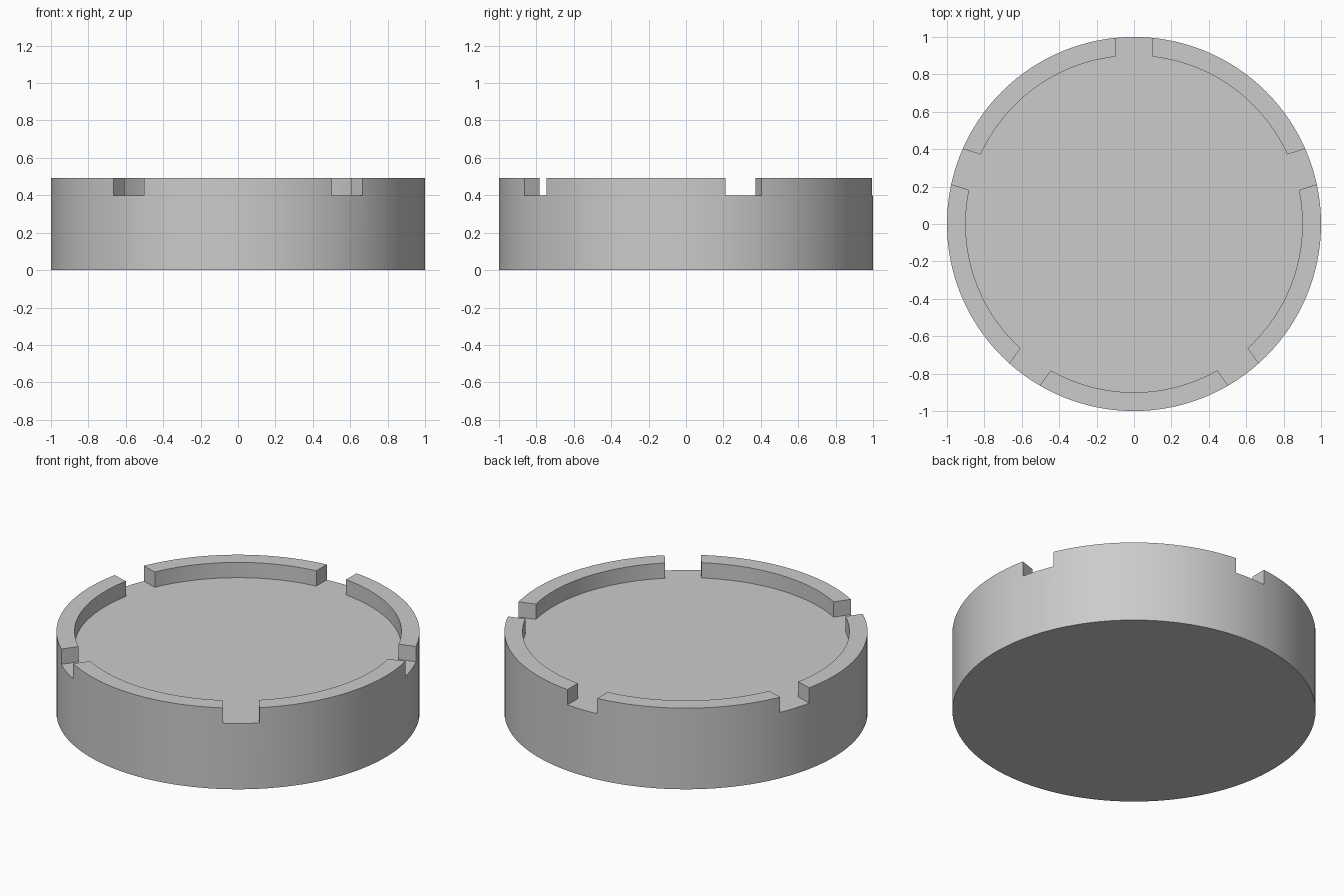
import bpy, bmesh, math
from mathutils import Matrix, Vector

RADIUS, INNER, HEIGHT, FLOOR = 1.0, 0.9, 0.493, 0.4
NOTCHES, HALF_GAP, ARC_STEPS = 5, 0.1, 24

cube = bpy.data.objects.get("Cube")
if cube:
    bpy.data.objects.remove(cube)

grey = bpy.data.materials.new("plain grey")
grey.use_nodes = True
colour = (0.6, 0.6, 0.6, 1)
grey.diffuse_color = colour
grey.node_tree.nodes["Principled BSDF"].inputs["Base Color"].default_value = colour


def prism(name, outline, z0, z1):
    """Extrude a closed flat outline from z0 up to z1."""
    bm = bmesh.new()
    face = bm.faces.new([bm.verts.new((p.x, p.y, z0)) for p in outline])
    top = bmesh.ops.extrude_face_region(bm, geom=[face])["geom"]
    verts = [g for g in top if isinstance(g, bmesh.types.BMVert)]
    bmesh.ops.translate(bm, verts=verts, vec=(0, 0, z1 - z0))
    bmesh.ops.recalc_face_normals(bm, faces=bm.faces)
    mesh = bpy.data.meshes.new(name)
    bm.to_mesh(mesh)
    bm.free()
    mesh.materials.append(grey)
    obj = bpy.data.objects.new(name, mesh)
    bpy.context.collection.objects.link(obj)
    return obj


def polar(radius, angle):
    return Vector((radius * math.cos(angle), radius * math.sin(angle)))


# Solid round body
sides = 128
body = prism("round_tray", [polar(RADIUS, math.tau * i / sides) for i in range(sides)],
             0, HEIGHT)

# Recess outline: a disc with one straight-sided tooth per rim notch
outline = []
pitch = math.tau / NOTCHES
edge = math.asin(HALF_GAP / INNER)
for n in range(NOTCHES):
    middle = math.pi / 2 + n * pitch
    turn = Matrix.Rotation(middle, 2)
    outline += [turn @ Vector((RADIUS + 0.1, side * HALF_GAP)) for side in (-1, 1)]
    for i in range(ARC_STEPS + 1):
        outline.append(polar(INNER, middle + edge + (pitch - 2 * edge) * i / ARC_STEPS))
cutter = prism("recess_cutter", outline, FLOOR, HEIGHT + 0.2)
cutter.hide_render = True
cutter.hide_viewport = False

# Cut the recess and notches, leaving five rim segments
cut = body.modifiers.new("recess", "BOOLEAN")
cut.operation = "DIFFERENCE"
cut.solver = "EXACT"
cut.object = cutter
bpy.ops.object.select_all(action="DESELECT")
body.select_set(True)
bpy.context.view_layer.objects.active = body
bpy.ops.object.modifier_apply(modifier=cut.name)
bpy.data.objects.remove(cutter)

# Smooth round walls, sharp rims
bpy.ops.object.shade_smooth_by_angle(angle=math.radians(30))
